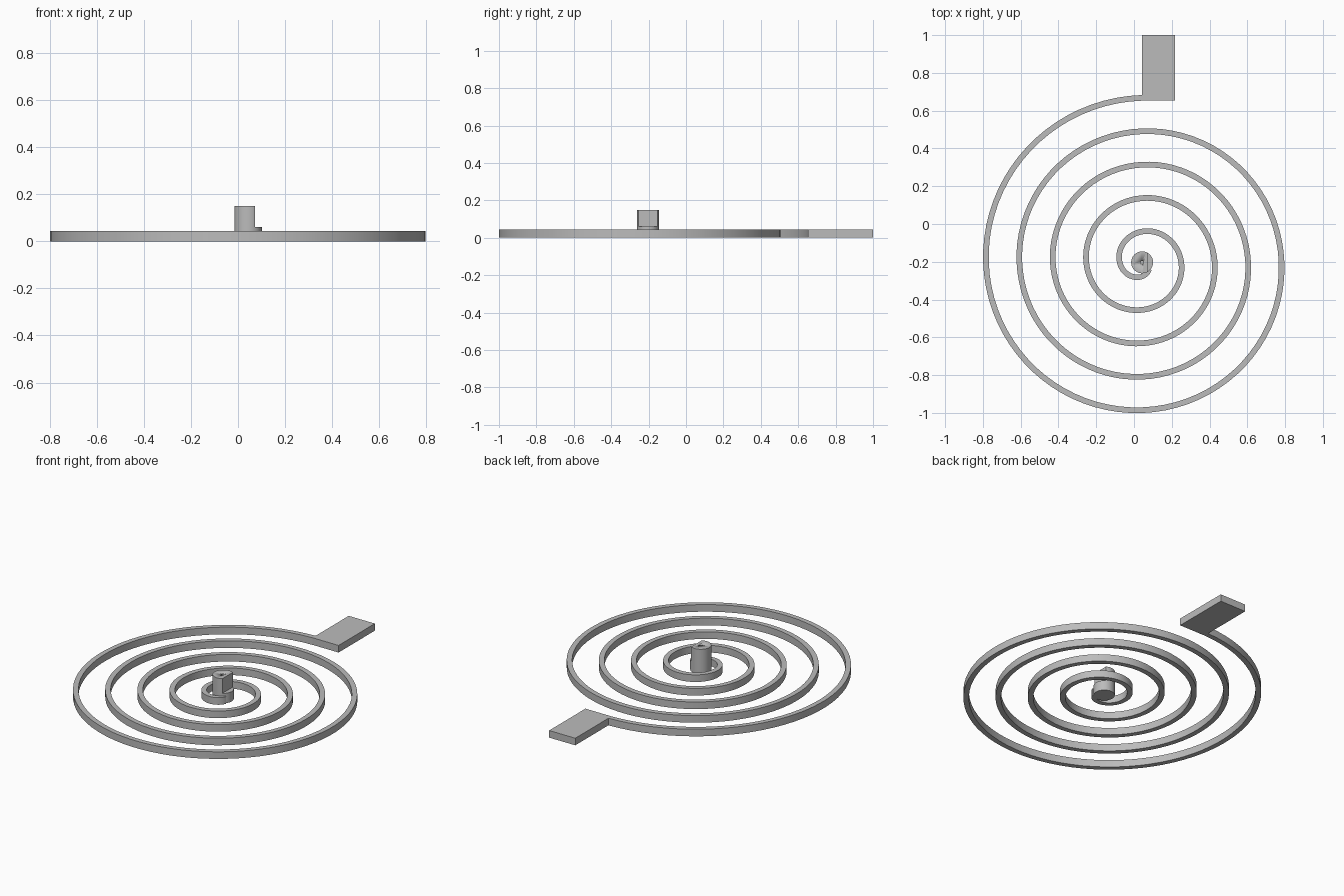
import bpy, bmesh
from math import cos, sin, pi, radians, tau
from mathutils import Matrix

if "Cube" in bpy.data.objects:
    bpy.data.objects.remove(bpy.data.objects["Cube"], do_unlink=True)

CX, CY = 0.043, -0.203      # axis of shaft and spiral
THICK = 0.043               # height of flat parts
BAND = 0.03                 # width of spiral strip
R_OUT, R_IN, PITCH = 0.871, 0.05, 0.177

grey = bpy.data.materials.new("plain grey")
grey.use_nodes = True
grey.diffuse_color = (0.5, 0.5, 0.5, 1)
grey.node_tree.nodes["Principled BSDF"].inputs["Base Color"].default_value = (0.5, 0.5, 0.5, 1)


def finish(name, bm, smooth=True):
    bmesh.ops.recalc_face_normals(bm, faces=bm.faces)
    mesh = bpy.data.meshes.new(name)
    bm.to_mesh(mesh)
    bm.free()
    obj = bpy.data.objects.new(name, mesh)
    bpy.context.collection.objects.link(obj)
    mesh.materials.append(grey)
    if smooth:
        bpy.ops.object.select_all(action='DESELECT')
        obj.select_set(True)
        bpy.context.view_layer.objects.active = obj
        bpy.ops.object.shade_smooth_by_angle(angle=radians(30))
    return obj


def box(name, x0, x1, y0, y1, z0, z1):
    bm = bmesh.new()
    bmesh.ops.create_cube(bm, size=1, matrix=Matrix.Translation(
        ((x0 + x1) / 2, (y0 + y1) / 2, (z0 + z1) / 2))
        @ Matrix.Diagonal((x1 - x0, y1 - y0, z1 - z0, 1)))
    return finish(name, bm, smooth=False)


def cylinder(name, radius, z0, z1, sides):
    bm = bmesh.new()
    bmesh.ops.create_cone(bm, cap_ends=True, segments=sides, radius1=radius, radius2=radius,
                          depth=z1 - z0, matrix=Matrix.Translation((CX, CY, (z0 + z1) / 2)))
    return finish(name, bm)


def cut(target, cutter):
    mod = target.modifiers.new("cut", 'BOOLEAN')
    mod.operation = 'DIFFERENCE'
    mod.solver = 'EXACT'
    mod.object = cutter
    bpy.context.view_layer.objects.active = target
    bpy.ops.object.modifier_apply(modifier=mod.name)
    bpy.data.objects.remove(cutter, do_unlink=True)


# Spiral strip, winding inward from the tab to the shaft
bm = bmesh.new()
turns = (R_OUT - R_IN) / PITCH
steps = int(turns * 80)
rings = []
for i in range(steps + 1):
    t = turns * i / steps
    a = pi / 2 + tau * t
    mid = R_OUT - PITCH * t
    corners = ((mid - BAND / 2, 0), (mid + BAND / 2, 0),
               (mid + BAND / 2, THICK), (mid - BAND / 2, THICK))
    rings.append([bm.verts.new((CX + r * cos(a), CY + r * sin(a), z)) for r, z in corners])
for p, q in zip(rings, rings[1:]):
    for k in range(4):
        n = (k + 1) % 4
        bm.faces.new((p[k], p[n], q[n], q[k]))
bm.faces.new(rings[0])
bm.faces.new(rings[-1])
finish("spiral_spring", bm)

# Rectangular end tab
box("end_tab", 0.042, 0.217, 0.653, 1.0, 0, THICK)

# Central shaft with a flat on one side and a small blind hole on top
shaft = cylinder("central_shaft", 0.058, 0, 0.149, 64)
cut(shaft, box("flat_cutter", 0.072, 0.2, CY - 0.1, CY + 0.1, 0.06, 0.2))
cut(shaft, cylinder("hole_cutter", 0.008, 0.09, 0.2, 24))
